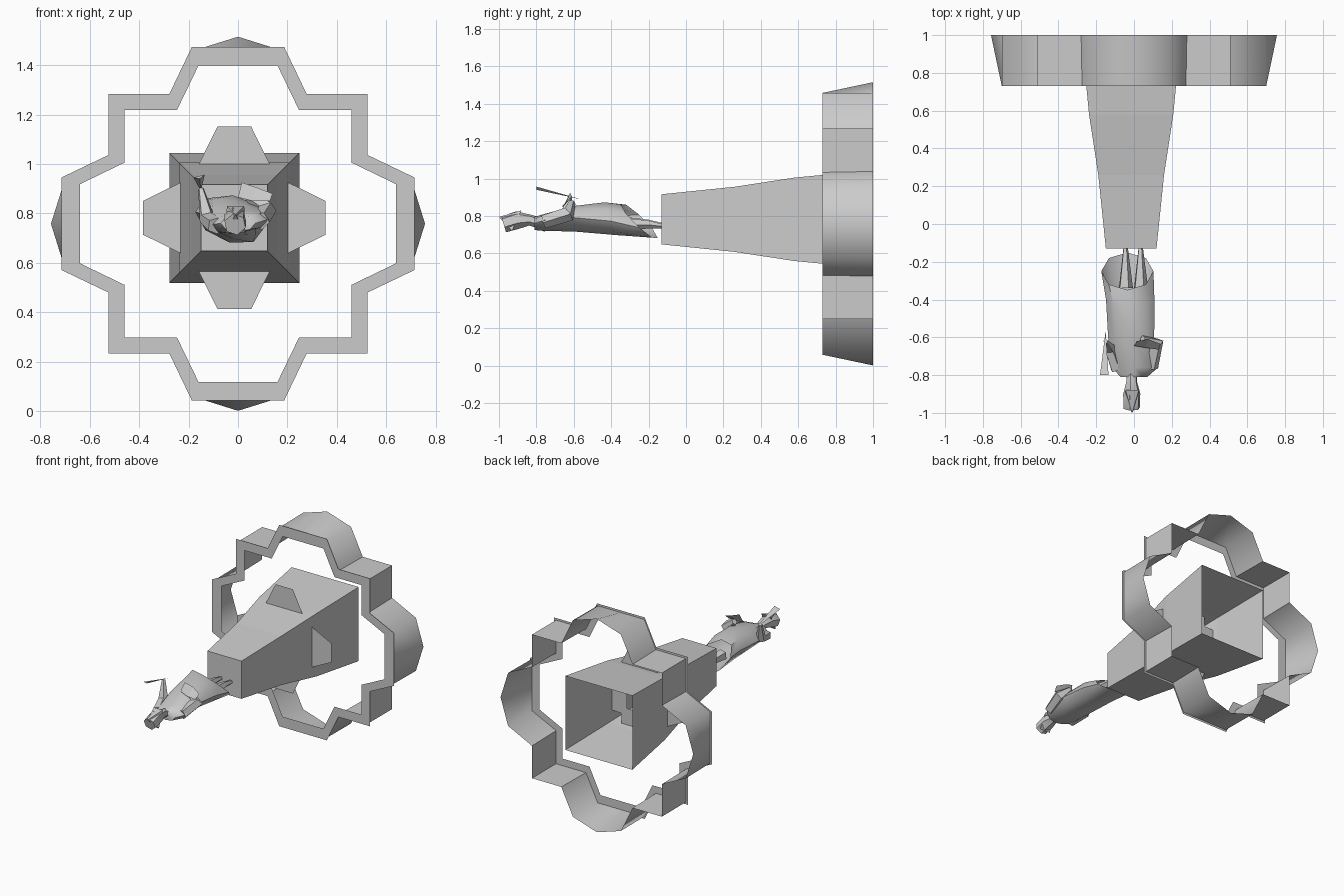
import bpy, math
from mathutils import Vector

if "Cube" in bpy.data.objects:
    bpy.data.objects.remove(bpy.data.objects["Cube"])

CZ = 0.758  # height of the frame centre


def make(name, verts, faces, smooth=None):
    me = bpy.data.meshes.new(name)
    me.from_pydata([tuple(v) for v in verts], [], faces)
    me.update()
    ob = bpy.data.objects.new(name, me)
    bpy.context.collection.objects.link(ob)
    bpy.ops.object.select_all(action='DESELECT')
    ob.select_set(True)
    bpy.context.view_layer.objects.active = ob
    bpy.ops.object.mode_set(mode='EDIT')
    bpy.ops.mesh.select_all(action='SELECT')
    bpy.ops.mesh.normals_make_consistent(inside=False)
    bpy.ops.object.mode_set(mode='OBJECT')
    if smooth:
        bpy.ops.object.shade_smooth_by_angle(angle=math.radians(smooth))
    return ob


def loft(name, rings, smooth=None, start=False, end=False):
    """Skin closed rings of equal length, optionally capping the ends."""
    n = len(rings[0])
    verts = [p for r in rings for p in r]
    faces = [(k*n + i, k*n + (i+1) % n, (k+1)*n + (i+1) % n, (k+1)*n + i)
             for k in range(len(rings)-1) for i in range(n)]
    if start:
        faces.append(tuple(range(n)))
    if end:
        faces.append(tuple(range((len(rings)-1)*n, len(rings)*n)))
    return make(name, verts, faces, smooth)


def fourfold(lobe, y):
    """Repeat one lobe outline (across, outward) on four sides."""
    pts = []
    for k in range(4):
        c, s = math.cos(k*math.pi/2), math.sin(k*math.pi/2)
        pts += [(u*c + v*s, y, CZ - u*s + v*c) for u, v in lobe]
    return pts


def limb(name, path, radii, sides=5):
    """Tapered limb along a list of points."""
    path = [Vector(p) for p in path]
    rings = []
    for i, p in enumerate(path):
        d = (path[min(i+1, len(path)-1)] - path[max(i-1, 0)]).normalized()
        a = d.cross(Vector((1, 0, 0.2))).normalized()
        b = d.cross(a)
        rings.append([p + radii[i]*(a*math.cos(t) + b*math.sin(t))
                      for t in (2*math.pi*j/sides for j in range(sides))])
    return loft(name, rings, 40, True, True)


# Four-lobed frame: flat front rim and a flared wall behind it
inner = [(-.46, .46), (-.247, .46), (-.16, .64), (0, .64), (.16, .64), (.247, .46)]
outer = [(-.525, .525), (-.278, .525), (-.187, .715), (0, .715), (.187, .715), (.278, .525)]
front = [(-.51, .51), (-.275, .51), (-.183, .70), (0, .70), (.183, .70), (.275, .51)]
back = [(-.51, .51), (-.28, .51), (-.188, .698), (0, .757), (.188, .698), (.28, .51)]
loft("frame_rim", [fourfold(inner, .73), fourfold(outer, .73)])
loft("frame_wall", [fourfold(front, .73), fourfold(back, 1.0)], 60)

# Square flaring beam, closed at the front and open at the back
TX, TZ = -.015, .782
beam = [[(TX + sx*h, y, TZ + sz*h) for sx, sz in ((-1, -1), (1, -1), (1, 1), (-1, 1))]
        for y, h in ((-.13, .134), (.26, .174), (.58, .223), (1.0, .263))]
loft("beam", beam, start=True)

# Flat tapered tabs standing out of the beam on four sides
for k in range(4):
    c, s = math.cos(k*math.pi/2), math.sin(k*math.pi/2)
    shape = [(-.148, .10), (.148, .10), (.143, .218), (.068, .37), (-.068, .37), (-.143, .218)]
    make("beam_tab", [(TX + u*c + v*s, .54, TZ - u*s + v*c) for u, v in shape],
         [tuple(range(6))])

# Robed body, lofted from shoulders to a slanted hem
body = []
for y, cx, cz, rx, rz, shear, roll in (
        (-.81, .0, .76, .07, .035, 0, 0), (-.76, .005, .765, .122, .045, 0, .1),
        (-.60, -.015, .785, .122, .068, 0, .05), (-.40, -.02, .785, .128, .088, .4, -.1),
        (-.25, -.035, .772, .138, .09, 1.1, -.25)):
    ring = []
    for j in range(8):
        t = 2*math.pi*j/8
        u, w = rx*math.cos(t), rz*math.sin(t)
        ring.append((cx + u, y - shear*w, cz + w + u*roll))
    body.append(ring)
loft("robe", body, 50, start=True)

# Head and neck
limb("head", [(-.012, -.80, .768), (-.012, -.835, .778), (-.012, -.90, .778), (-.012, -.975, .755)],
     [.03, .03, .048, .045], 6)
make("face_point", [(-.05, -.93, .72), (.03, -.93, .72), (.025, -.88, .83),
                    (-.045, -.88, .83), (-.01, -1.0, .795)],
     [(0, 1, 4), (1, 2, 4), (2, 3, 4), (3, 0, 4), (0, 1, 2, 3)])

# Thin legs joining the figure to the beam
for x, z in ((-.045, .76), (.035, .755)):
    limb("leg", [(x, -.34, z), (x, -.2, z), (x, -.12, z-.01)], [.04, .022, .012], 5)

# Arms
limb("left_arm", [(-.09, -.77, .75), (-.125, -.66, .78), (-.15, -.62, .90)],
     [.036, .034, .012])
limb("right_arm", [(.09, -.76, .77), (.115, -.63, .81), (.045, -.61, .87)],
     [.038, .042, .02])

# Slim pointed blade in the left hand
make("blade", [(-.18, -.80, .945), (-.135, -.80, .957), (-.15, -.565, .89), (-.155, -.8, .94)],
     [(0, 1, 2), (1, 3, 2), (3, 0, 2), (0, 1, 3)])

# Small open book in the right hand
make("book", [(.0, -.645, .865), (.015, -.62, .925), (.075, -.61, .905), (.06, -.655, .85),
              (.14, -.635, .88), (.13, -.665, .85)],
     [(0, 1, 2, 3), (3, 2, 4, 5)])
